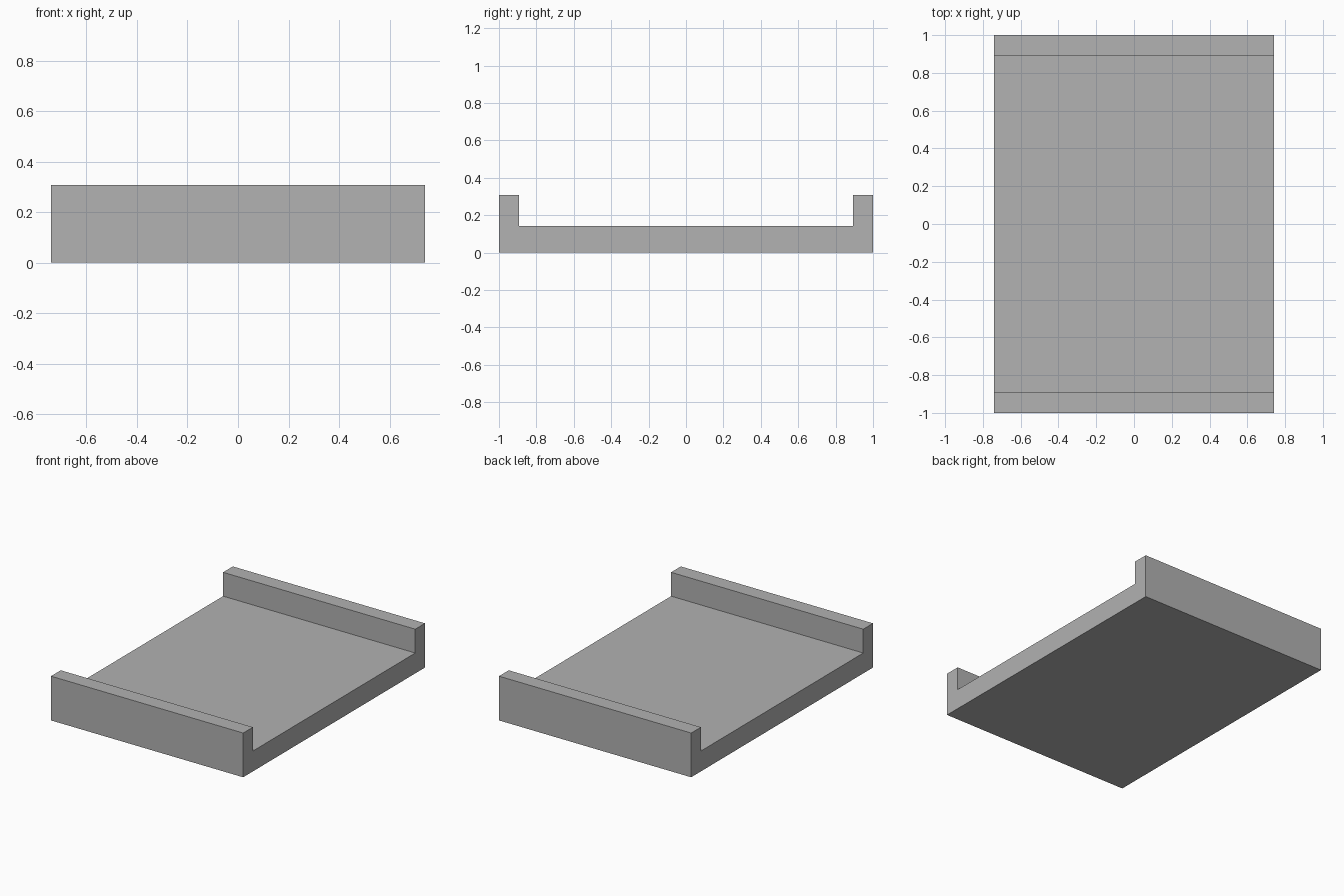
import bpy
import bmesh

cube = bpy.data.objects.get("Cube")
if cube:
    bpy.data.objects.remove(cube, do_unlink=True)

HALF_WIDTH, HALF_LENGTH = 0.74, 1.0
FLOOR, RIM, LIP = 0.142, 0.308, 0.893

# Plain grey material
grey = bpy.data.materials.new("plain_grey")
grey.use_nodes = True
colour = (0.445, 0.445, 0.445, 1.0)
grey.diffuse_color = colour
grey.node_tree.nodes["Principled BSDF"].inputs["Base Color"].default_value = colour

# Channel profile: half of it, mirrored to the other end
half = [(HALF_LENGTH, 0), (HALF_LENGTH, RIM), (LIP, RIM), (LIP, FLOOR)]
profile = half + [(-y, z) for y, z in reversed(half)]

# Tray: the profile extruded across the width
bm = bmesh.new()
end = bm.faces.new([bm.verts.new((-HALF_WIDTH, y, z)) for y, z in profile])
extruded = bmesh.ops.extrude_face_region(bm, geom=[end], use_keep_orig=True)
moved = [v for v in extruded["geom"] if isinstance(v, bmesh.types.BMVert)]
bmesh.ops.translate(bm, verts=moved, vec=(2 * HALF_WIDTH, 0, 0))
bmesh.ops.recalc_face_normals(bm, faces=bm.faces)

mesh = bpy.data.meshes.new("tray")
bm.to_mesh(mesh)
bm.free()
mesh.materials.append(grey)
tray = bpy.data.objects.new("tray", mesh)
bpy.context.collection.objects.link(tray)
